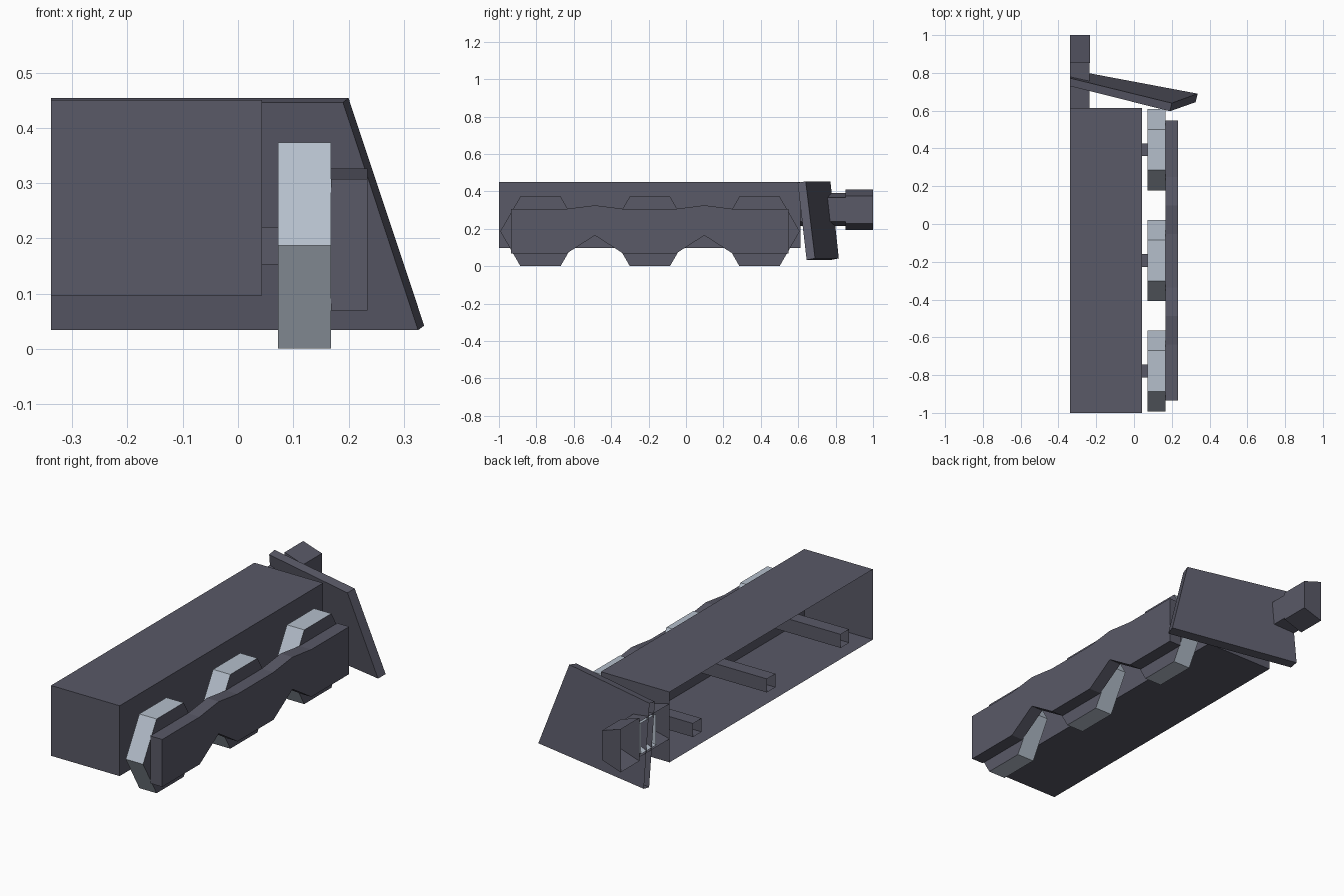
import bpy, bmesh, math

if "Cube" in bpy.data.objects:
    bpy.data.objects.remove(bpy.data.objects["Cube"])


def material(name, rgb):
    m = bpy.data.materials.new(name)
    m.diffuse_color = (*rgb, 1)
    m.use_nodes = True
    m.node_tree.nodes["Principled BSDF"].inputs["Base Color"].default_value = m.diffuse_color
    return m


DARK = material("dark slate", (0.10, 0.10, 0.135))
LIGHT = material("pale steel", (0.46, 0.52, 0.60))
CUT = -0.338  # the model is one half, left open on this plane


def finish(name, bm, mats, rule=None, open_side=True):
    """Fix normals, open the cut plane, colour faces and make the object."""
    bmesh.ops.recalc_face_normals(bm, faces=bm.faces)
    if open_side:
        cut = [f for f in bm.faces if all(abs(v.co.x - CUT) < 1e-4 for v in f.verts)]
        bmesh.ops.delete(bm, geom=cut, context='FACES')
    for f in bm.faces:
        f.material_index = rule(f) if rule else 0
    me = bpy.data.meshes.new(name)
    bm.to_mesh(me)
    bm.free()
    for m in mats:
        me.materials.append(m)
    ob = bpy.data.objects.new(name, me)
    bpy.context.collection.objects.link(ob)
    return ob


def loft(name, ring_a, ring_b, mats=(DARK,), rule=None):
    """Solid between two matching rings of points."""
    bm = bmesh.new()
    a = [bm.verts.new(p) for p in ring_a]
    b = [bm.verts.new(p) for p in ring_b]
    bm.faces.new(a)
    bm.faces.new(b[::-1])
    n = len(a)
    for i in range(n):
        bm.faces.new((a[i], b[i], b[(i + 1) % n], a[(i + 1) % n]))
    return finish(name, bm, mats, rule)


def along_x(name, profile, x0, x1, **kw):
    return loft(name, [(x0, y, z) for y, z in profile], [(x1, y, z) for y, z in profile], **kw)


def along_y(name, profile, y0, y1, **kw):
    return loft(name, [(x, y0, z) for x, z in profile], [(x, y1, z) for x, z in profile], **kw)


# main body, open along the cut plane
along_x("body", [(-1, 0.097), (0.613, 0.097), (0.613, 0.45), (-1, 0.45)], CUT, 0.043)

# hexagonal wheels with pale rims, and hollow square axles
R, HUB = 0.215, 0.187
for i, yc in enumerate((-0.778, -0.193, 0.393)):
    hexagon = [(yc + R * math.cos(k * math.pi / 3), HUB + R * math.sin(k * math.pi / 3))
               for k in range(6)]
    along_x(f"wheel_{i + 1}", hexagon, 0.072, 0.168, mats=(DARK, LIGHT),
            rule=lambda f: int(abs(f.normal.x) < 0.5))
    s = 0.034
    along_x(f"axle_{i + 1}", [(yc - s, HUB - s), (yc + s, HUB - s),
                              (yc + s, HUB + s), (yc - s, HUB + s)], CUT, 0.072)

# side rod plate: raised on top and notched below between the wheels
top, bottom = [(-0.935, 0.307)], [(-0.935, 0.069)]
for ym in (-0.487, 0.098):
    top += [(ym - 0.15, 0.307), (ym, 0.326), (ym + 0.15, 0.307)]
    bottom += [(ym - 0.15, 0.069), (ym, 0.165), (ym + 0.15, 0.069)]
top.append((0.548, 0.307))
bottom.append((0.548, 0.069))
along_x("side_rod", bottom + top[::-1], 0.168, 0.234)

# slanted plough plate
loft("plough_plate",
     [(CUT, 0.73, 0.446), (0.19, 0.597, 0.446), (0.326, 0.645, 0.034), (CUT, 0.775, 0.034)],
     [(CUT, 0.772, 0.454), (0.20, 0.64, 0.454), (0.337, 0.69, 0.042), (CUT, 0.817, 0.042)])


# coupler: half-hexagon neck, pale core and larger end block
def half_hex(x, inner, outer, zc=0.303):
    return [(CUT, zc - outer), (x, zc - inner), (x, zc + inner), (CUT, zc + outer)]


along_y("coupler_neck", half_hex(-0.236, 0.064, 0.088), 0.613, 0.852)
along_y("coupler_core", half_hex(-0.25, 0.056, 0.078), 0.72, 0.84, mats=(LIGHT,))
along_y("coupler_end", half_hex(-0.234, 0.074, 0.108), 0.852, 1.0)
